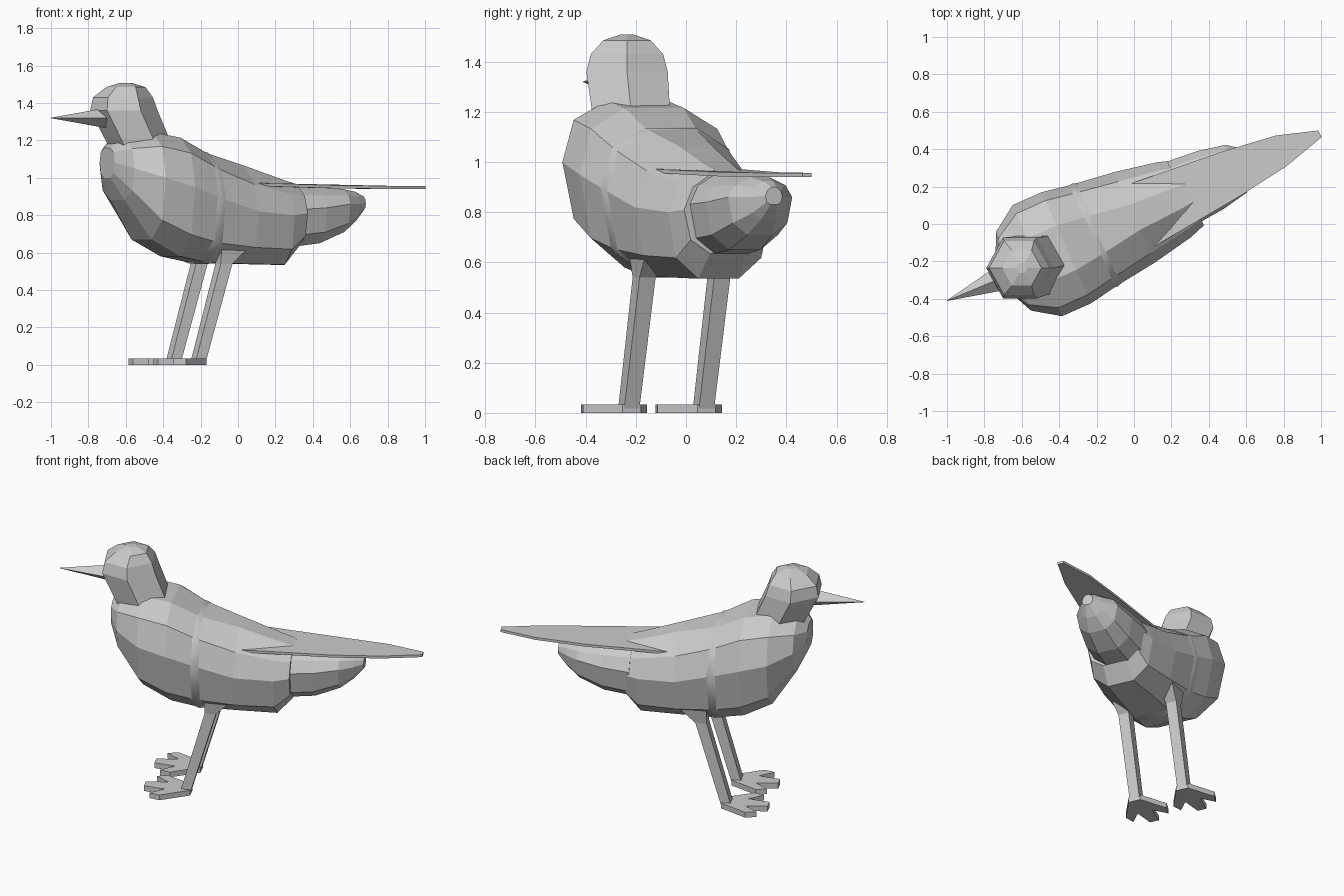
import bpy, bmesh
from math import sin, cos, pi, radians
from mathutils import Matrix, Vector

if "Cube" in bpy.data.objects:
    bpy.data.objects.remove(bpy.data.objects["Cube"])

# Bird frame: u runs from beak to tail, v sideways, z up
FRAME = Matrix.Translation((0.0, 0.045, 0)) @ Matrix.Rotation(radians(24), 4, 'Z')


def finish(name, bm, local=True):
    if local:
        bm.transform(FRAME)
    bmesh.ops.recalc_face_normals(bm, faces=bm.faces[:])
    me = bpy.data.meshes.new(name)
    bm.to_mesh(me)
    bm.free()
    ob = bpy.data.objects.new(name, me)
    bpy.context.collection.objects.link(ob)
    return ob


def loft(name, rings, local=True, caps=True):
    bm = bmesh.new()
    vs = [[bm.verts.new(p) for p in r] for r in rings]
    n = len(rings[0])
    for a, b in zip(vs, vs[1:]):
        for i in range(n):
            j = (i + 1) % n
            bm.faces.new((a[i], a[j], b[j], b[i]))
    if caps:
        bm.faces.new(vs[0])
        bm.faces.new(vs[-1])
    return finish(name, bm, local)


def plate(name, outline, z0, thick):
    """Extrude an outline of (u, v); z0(u) gives the underside height."""
    low = [(u, v, z0(u)) for u, v in outline]
    return loft(name, [low, [(u, v, z + thick) for u, v, z in low]])


def section(u, bottom, top, width, mid, n=10, grow=0.0, shift=-0.01):
    """Body cross-section, boxy at the breast and more rounded on the rear back."""
    pts = []
    round_back = min(1, max(0, (u + 0.3) / 0.3))
    for i in range(n):
        a = 2 * pi * i / n
        c, s = cos(a), sin(a)
        e = 0.78 + (0.32 * round_back if s > 0.01 else 0)
        h = ((top - mid) if s > 0 else (mid - bottom)) / sin(radians(72)) ** e + grow
        q = abs(s) ** e * (1 if s > 0 else -1)
        p = abs(c) ** e * (1 if c > 0 else -1)
        pts.append((u, p * (width + grow) + shift, mid + q * h))
    return pts


# Body: breast to rump
body = [(-0.77, 1.00, 1.16, 0.10, 1.08), (-0.71, 0.88, 1.205, 0.23, 1.05),
        (-0.57, 0.67, 1.245, 0.325, 1.00), (-0.40, 0.58, 1.215, 0.325, 0.95),
        (-0.23, 0.545, 1.13, 0.295, 0.89), (0.0, 0.54, 1.065, 0.265, 0.82),
        (0.23, 0.535, 0.99, 0.22, 0.80), (0.32, 0.635, 0.965, 0.19, 0.81)]
loft("body", [section(*s) for s in body])

# Tapering tail base
rump = [(0.28, 0.63, 0.965, 0.185, 0.83), (0.45, 0.65, 0.95, 0.17, 0.84),
        (0.60, 0.71, 0.94, 0.14, 0.86), (0.68, 0.77, 0.925, 0.08, 0.86),
        (0.735, 0.83, 0.90, 0.037, 0.865)]
loft("tail_base", [section(*s, shift=0.007) for s in rump])

# Smooth band around the body
band = loft("body_band", [section(-0.265, 0.55, 1.14, 0.298, 0.895),
                          section(-0.23, 0.545, 1.13, 0.295, 0.89, grow=0.005),
                          section(-0.195, 0.545, 1.11, 0.288, 0.88)], caps=False)
for p in band.data.polygons:
    p.use_smooth = True

# Folded wings and tail as one thin plate
plate("wing_and_tail",
      [(0.27, -0.055), (-0.02, -0.19), (0.03, -0.195), (0.56, -0.135),
       (0.855, -0.09), (1.087, -0.025), (1.085, 0.015), (0.865, 0.083),
       (0.56, 0.122), (0.03, 0.165), (0.0, 0.155), (0.27, 0.065)],
      lambda u: 0.957 - 0.016 * min(1, max(0, u / 0.6)), 0.016)

# Faceted head and neck
head = []
for x, z, r in [(-0.50, 1.12, 0.165), (-0.54, 1.21, 0.173), (-0.61, 1.36, 0.18),
                (-0.615, 1.43, 0.16), (-0.60, 1.485, 0.105), (-0.60, 1.508, 0.03)]:
    y = -0.235 + 0.1 * max(0, 1.36 - z)
    head.append([(x + r * cos(pi * k / 3), y + 1.04 * r * sin(pi * k / 3), z)
                 for k in range(6)])
loft("head", head, local=False)

# Pointed beak
tip, base = Vector((-1.0, -0.41, 1.32)), Vector((-0.70, -0.285, 1.32))
side = (tip - base).cross(Vector((0, 0, 1))).normalized()
offsets = [side * 0.07, Vector((0, 0, 0.055)), side * -0.07, Vector((0, 0, -0.055))]
loft("beak", [[base + o for o in offsets], [tip + o * 0.02 for o in offsets]], local=False)

# Legs and three-toed feet
half = [(0.035, 0.04), (-0.13, 0.14), (-0.195, 0.12), (-0.115, 0.05), (-0.245, 0.03)]
toes = half + [(u, -v) for u, v in reversed(half)]
for name, v in (("left", 0.163), ("right", -0.163)):
    leg = []
    for u, z, a, b in [(-0.31, 0.0, 0.03, 0.033), (-0.155, 0.54, 0.034, 0.035),
                       (-0.11, 0.63, 0.08, 0.05), (-0.10, 0.68, 0.08, 0.05)]:
        leg.append([(u + a * i, v + b * j, z) for i, j in ((1, 1), (-1, 1), (-1, -1), (1, -1))])
    loft(name + "_leg", leg)
    plate(name + "_foot", [(u - 0.31, w + v) for u, w in toes], lambda u: 0.0, 0.034)
